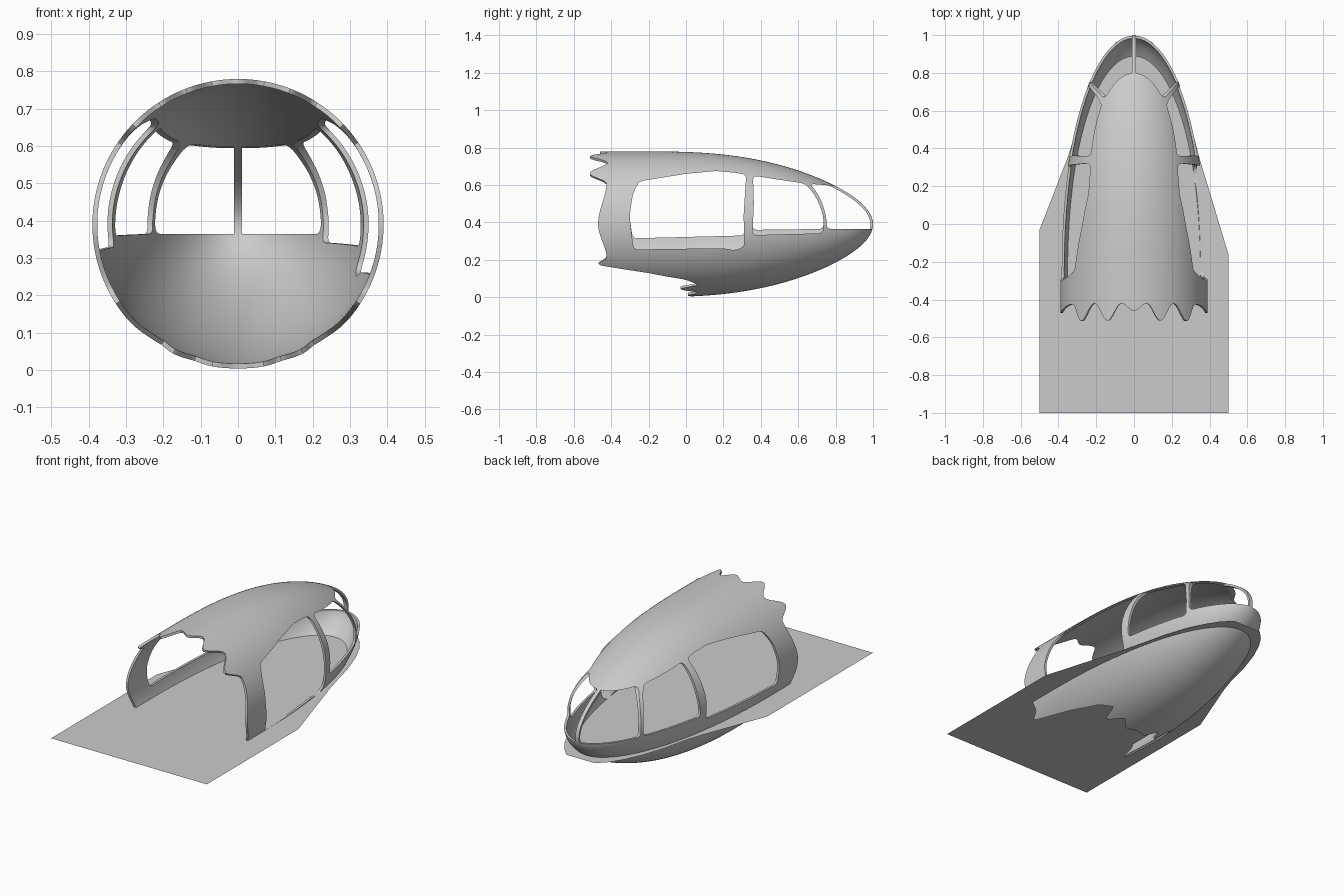
import bpy, bmesh, math
from mathutils import Vector

if "Cube" in bpy.data.objects:
    bpy.data.objects.remove(bpy.data.objects["Cube"])

R = 0.39            # rear radius of the fuselage, also its axis height
SKIN = 0.013


def half_width(y):
    u = max(0.0, (y + 0.3) / 1.3)
    return R * math.sqrt(max(0.0, 1 - u ** 2.15))


def half_height(y):
    u = max(0.0, (y + 0.3) / 1.3)
    return R * math.sqrt(max(0.0, 1 - u ** (3.1 - 1.4 * u)))


# torn rear edge: (angle from top in degrees, y of the edge)
REAR = [(0, -.46), (10, -.42), (21, -.512), (32.5, -.42), (46, -.515), (56, -.425),
        (90, -.47), (117, -.425), (124, -.47), (132, -.2), (140, 0), (147, .065),
        (153, -.03), (162, .06), (170, .01), (180, .03)]


def rear_edge(deg):
    deg = min(deg, 360 - deg)
    for (a, ya), (b, yb) in zip(REAR, REAR[1:]):
        if deg <= b:
            t = (deg - a) / (b - a)
            if not 124 <= a < 147:
                t = t * t * (3 - 2 * t)
            return ya + (yb - ya) * t
    return REAR[-1][1]


def make_object(name, bm):
    me = bpy.data.meshes.new(name)
    bm.to_mesh(me)
    bm.free()
    ob = bpy.data.objects.new(name, me)
    bpy.context.collection.objects.link(ob)
    return ob


def rounded(points, r=0.025):
    """Round the corners of a closed 2D outline."""
    out = []
    n = len(points)
    for i in range(n):
        p, a, b = (Vector(points[k % n]) for k in (i, i - 1, i + 1))
        s = p + (a - p).normalized() * min(r, (a - p).length * .45)
        e = p + (b - p).normalized() * min(r, (b - p).length * .45)
        for k in range(5):
            t = k / 4
            out.append(s * (1 - t) ** 2 + p * 2 * t * (1 - t) + e * t * t)
    return out


def add_prism(bm, outline, x0, x1):
    """Extrude a side-view (y, z) outline from x0 to x1."""
    face = bm.faces.new([bm.verts.new((x0, y, z)) for y, z in rounded(outline)])
    ext = bmesh.ops.extrude_face_region(bm, geom=[face])['geom']
    verts = [g for g in ext if isinstance(g, bmesh.types.BMVert)]
    bmesh.ops.translate(bm, verts=verts, vec=(x1 - x0, 0, 0))


# fuselage skin: rings from the torn rear edge to the nose
COLS, ROWS = 240, 56
bm = bmesh.new()
grid = []
for i in range(ROWS):
    s = math.sin(i / ROWS * math.pi / 2)
    ring = []
    for j in range(COLS):
        deg = 360 * j / COLS
        a = math.radians(deg)
        y0 = rear_edge(deg)
        y = y0 + (1 - y0) * s
        ring.append(bm.verts.new((half_width(y) * math.sin(a), y,
                                  R + half_height(y) * math.cos(a))))
    grid.append(ring)
tip = bm.verts.new((0, 1, R))
for j in range(COLS):
    k = (j + 1) % COLS
    for i in range(ROWS - 1):
        bm.faces.new((grid[i][j], grid[i][k], grid[i + 1][k], grid[i + 1][j]))
    bm.faces.new((grid[-1][j], grid[-1][k], tip))
fuselage = make_object("cockpit_fuselage", bm)
sol = fuselage.modifiers.new("skin", 'SOLIDIFY')
sol.thickness = SKIN
sol.offset = -1

# window openings, in side view
door_top = [(.322, .655), (.27, .665), (.16, .675), (0, .66), (-.25, .62),
            (-.285, .55), (-.302, .43)]
right_door = door_top + [(-.28, .255), (.2, .262), (.26, .25), (.312, .27), (.308, .44)]
left_door = door_top + [(-.285, .315), (.312, .33), (.308, .44)]
quarter_top = [(.735, .43), (.712, .5), (.68, .56), (.635, .608), (.5, .628), (.358, .65), (.363, .5)]
right_quarter = [(.355, .332), (.733, .342)] + quarter_top
left_quarter = [(.355, .36), (.735, .365)] + quarter_top
windscreen = [(.752, .365), (1.1, .365), (1.1, .594), (.8, .594), (.662, .607),
              (.7, .56), (.73, .5), (.75, .43)]

bm = bmesh.new()
for side, door, quarter in ((1, right_door, right_quarter), (-1, left_door, left_quarter)):
    add_prism(bm, door, .05 * side, .6 * side)
    add_prism(bm, quarter, .05 * side, .6 * side)
    add_prism(bm, windscreen, .011 * side, .6 * side)
bmesh.ops.recalc_face_normals(bm, faces=bm.faces)
cutter = make_object("window_cutter", bm)
cutter.hide_render = True
cut = fuselage.modifiers.new("windows", 'BOOLEAN')
cut.operation = 'DIFFERENCE'
cut.solver = 'EXACT'
cut.object = cutter

bpy.ops.object.select_all(action='DESELECT')
bpy.context.view_layer.objects.active = fuselage
fuselage.select_set(True)
for name in ("skin", "windows"):
    bpy.ops.object.modifier_apply(modifier=name)
bpy.data.objects.remove(cutter)
bpy.ops.object.shade_smooth_by_angle(angle=math.radians(35))

# flat floor sheet, trimmed to the nose
nose = [(y, half_width(y) * .985) for y in (.45, .6, .74, .84, .91, .965)]
outline = [(-.5, -1), (.5, -1), (.5, -.16), (.352, .33)]
outline += [(w, y) for y, w in nose] + [(-w, y) for y, w in reversed(nose)]
outline += [(-.352, .35), (-.5, -.03)]
bm = bmesh.new()
bm.faces.new([bm.verts.new((x, y, .255)) for x, y in outline])
make_object("floor_sheet", bm)
